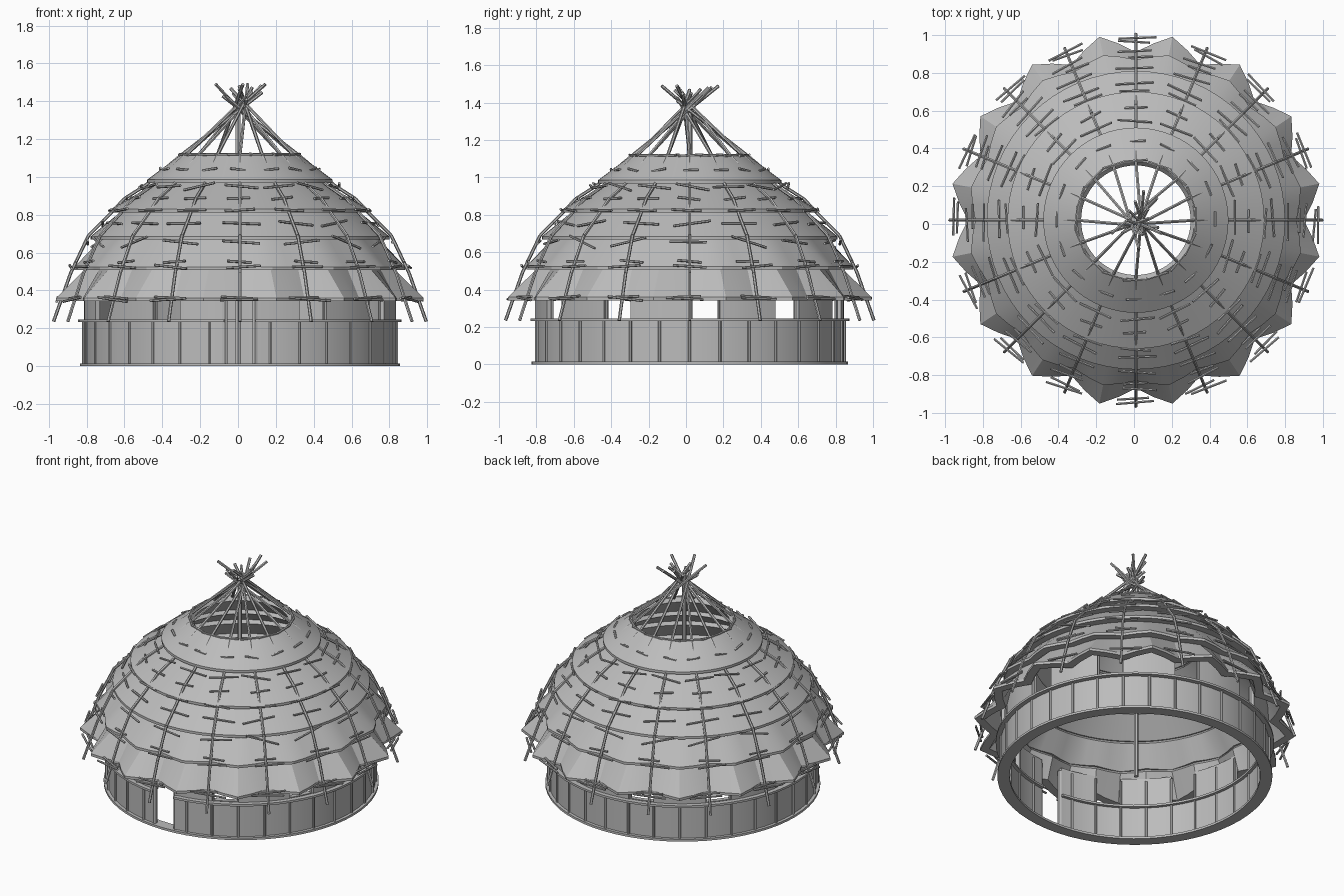
import bpy, bmesh, math, random
from mathutils import Vector

cube = bpy.data.objects.get("Cube")
if cube:
    bpy.data.objects.remove(cube)

random.seed(4)
STEPS = 64          # steps around the building
BAYS = 16           # rafters and eave points
CENTRE = Vector((0.01, 0.02, 0))

grey = bpy.data.materials.new("weathered_grey")
grey.use_nodes = True
grey.diffuse_color = (0.5, 0.5, 0.5, 1)
grey.node_tree.nodes["Principled BSDF"].inputs["Base Color"].default_value = (0.5, 0.5, 0.5, 1)


def finish(name, bm, smooth=False):
    bmesh.ops.recalc_face_normals(bm, faces=bm.faces)
    mesh = bpy.data.meshes.new(name)
    bm.to_mesh(mesh)
    bm.free()
    mesh.materials.append(grey)
    obj = bpy.data.objects.new(name, mesh)
    bpy.context.collection.objects.link(obj)
    obj.location = CENTRE
    if smooth:
        bpy.ops.object.select_all(action="DESELECT")
        obj.select_set(True)
        bpy.context.view_layer.objects.active = obj
        bpy.ops.object.shade_smooth_by_angle(angle=math.radians(25))
    return obj


def polar(r, angle, z):
    return Vector((r * math.cos(angle), r * math.sin(angle), z))


def lathe(name, profile, gaps=()):
    """Sweep a closed profile of (radius, height, wave) round z, leaving gaps."""
    bm = bmesh.new()
    rings = []
    for s in range(STEPS):
        wave = abs((s + 2) % 4 - 2) - 1      # points between the rafters
        angle = math.tau * s / STEPS
        rings.append([bm.verts.new(polar(r + w * wave, angle, z)) for r, z, w in profile])
    n = len(profile)
    for s in range(STEPS):
        if s in gaps:
            continue
        a, b = rings[s], rings[(s + 1) % STEPS]
        for i in range(n):
            j = (i + 1) % n
            bm.faces.new((a[i], b[i], b[j], a[j]))
        if (s - 1) % STEPS in gaps:
            bm.faces.new(a)
        if (s + 1) % STEPS in gaps:
            bm.faces.new(b)
    loose = [v for v in bm.verts if not v.link_faces]
    bmesh.ops.delete(bm, geom=loose, context="VERTS")
    return finish(name, bm, smooth=True)


def band(name, r0, r1, z0, z1, gaps=()):
    return lathe(name, [(r0, z0, 0), (r1, z0, 0), (r1, z1, 0), (r0, z1, 0)], gaps)


def rod(bm, points, radius):
    for a, b in zip(points, points[1:]):
        d = b - a
        m = d.to_track_quat("Z", "Y").to_matrix().to_4x4()
        m.translation = (a + b) / 2
        bmesh.ops.create_cone(bm, cap_ends=True, segments=6, radius1=radius,
                              radius2=radius, depth=d.length, matrix=m)


# Overlapping roof tiers: top radius/height, bottom radius/height, wave top/bottom
tiers = [
    (0.31, 1.12, 0.49, 0.985, 0, 0),
    (0.44, 0.97, 0.68, 0.83, 0, 0),
    (0.63, 0.815, 0.79, 0.685, 0, 0),
    (0.74, 0.67, 0.87, 0.525, 0, 0.02),
    (0.82, 0.51, 0.94, 0.36, 0.015, 0.05),
]
for i, (rt, zt, rb, zb, wt, wb) in enumerate(tiers):
    lathe(f"roof_tier_{i + 1}", [
        (rt, zt, wt), (rb, zb, wb), (rb, zb - 0.017, wb),
        (rb - 0.06, zb - 0.017, wb), (rt - 0.02, zt - 0.025, wt)])

# Circular wall with a front doorway and a ring of windows under the eaves
door = {47, 48}
windows = set()
for sector in (-6, -3, 0, 3, 6):
    for s in (2 * sector, 2 * sector + 1):
        windows |= {s % STEPS, (31 - s) % STEPS}
band("base_ring", 0.77, 0.845, 0, 0.015)
band("lower_wall", 0.80, 0.825, 0.01, 0.24, door)
band("upper_wall", 0.80, 0.825, 0.24, 0.44, door | windows)
band("outer_rail", 0.82, 0.855, 0.233, 0.247, door)
band("inner_rail", 0.78, 0.81, 0.233, 0.247, door)

# Wall posts on both faces and door jambs
bm = bmesh.new()
for i in range(32):
    if i == 24:
        continue
    a = math.tau * i / 32
    rod(bm, [polar(0.828, a, 0.01), polar(0.828, a, 0.235)], 0.008)
    rod(bm, [polar(0.797, a, 0.01), polar(0.797, a, 0.42)], 0.008)
for s in (47, 49):
    a = math.tau * s / STEPS
    rod(bm, [polar(0.815, a, 0.01), polar(0.815, a, 0.42)], 0.016)
finish("wall_posts", bm)

# Central pole
bm = bmesh.new()
rod(bm, [Vector((-0.01, 0, 0)), Vector((-0.01, 0, 1.42))], 0.014)
finish("centre_pole", bm)

# Bent rafters that follow the roof and cross at the peak
bm = bmesh.new()
path = [(0.985, 0.235), (0.895, 0.49), (0.80, 0.69), (0.69, 0.80),
        (0.61, 0.885), (0.50, 0.955), (0.31, 1.115)]
for i in range(BAYS):
    a = math.tau * i / BAYS
    pts = [polar(r, a, z) for r, z in path]
    side = polar(random.uniform(-0.05, 0.05), a + math.pi / 2, 0)
    rise = random.uniform(0.75, 1.05)
    reach = random.uniform(0.04, 0.17)
    tip = polar(-reach, a, min(1.115 + (0.31 + reach) * rise, 1.49))
    pts.append(tip + side)
    rod(bm, pts, 0.009)
finish("rafters", bm)

# Short battens tied across the rafters: radius, height, length, tilt
rows = [
    (0.965, 0.352, 0.20, 0.012), (0.945, 0.362, 0.17, 0.006),
    (0.895, 0.525, 0.18, 0.010), (0.865, 0.552, 0.13, 0.006),
    (0.805, 0.655, 0.20, 0.035), (0.725, 0.755, 0.20, 0.015),
    (0.685, 0.825, 0.16, 0.008), (0.597, 0.888, 0.12, 0.008),
    (0.525, 0.950, 0.18, 0.020), (0.420, 1.040, 0.08, 0.008),
    (0.315, 1.118, 0.13, 0.004),
]
bm = bmesh.new()
for r, z, length, tilt in rows:
    for i in range(BAYS):
        a = math.tau * i / BAYS + random.uniform(-0.03, 0.03)
        mid = polar(r, a, z)
        half = polar(length / 2, a + math.pi / 2 + random.uniform(-0.1, 0.1),
                     random.uniform(-tilt, tilt))
        rod(bm, [mid - half, mid + half], 0.007)
finish("roof_battens", bm)
